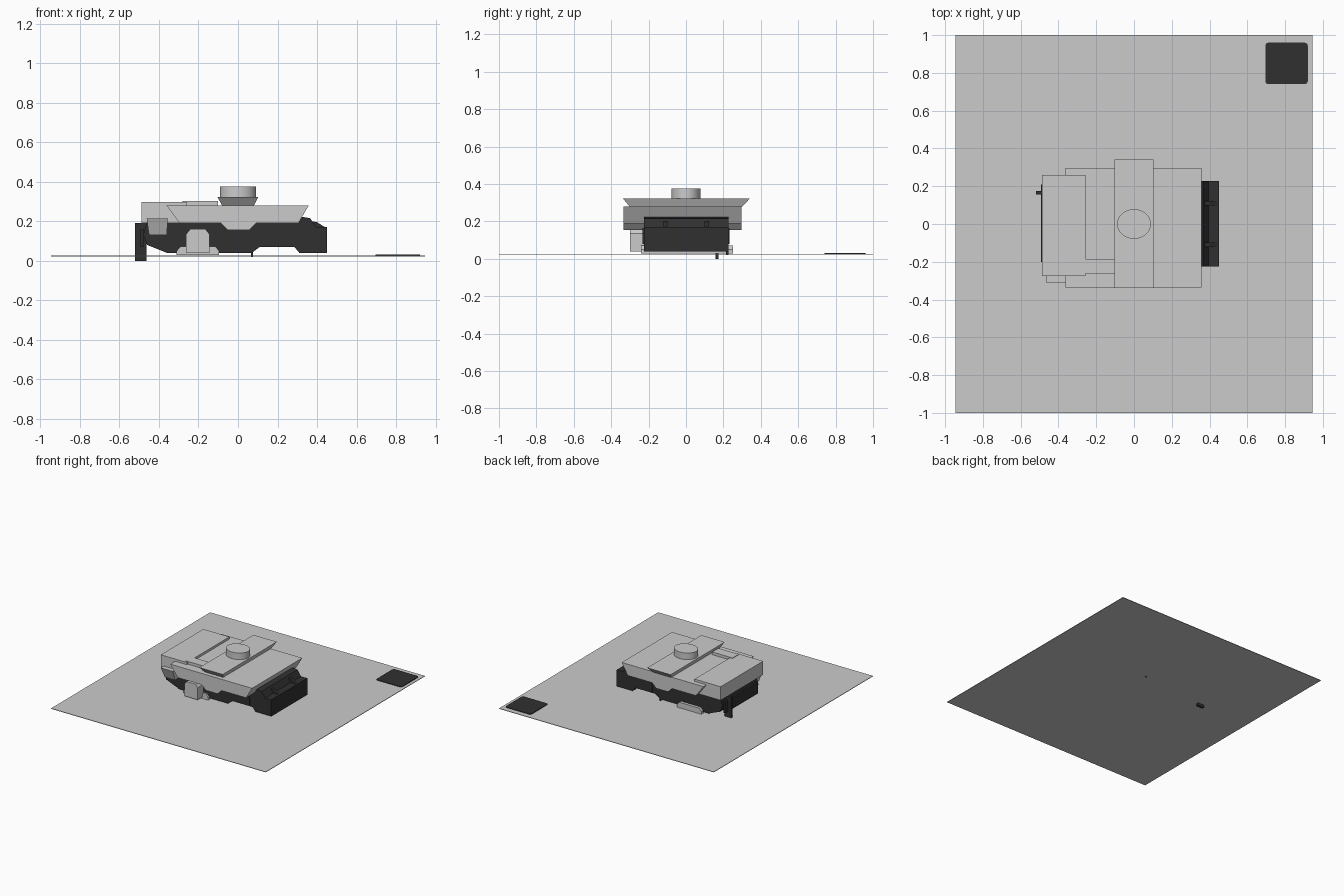
import bpy, bmesh, math

if "Cube" in bpy.data.objects:
    bpy.data.objects.remove(bpy.data.objects["Cube"])

dark = bpy.data.materials.new("dark")
dark.diffuse_color = (0.03, 0.03, 0.03, 1)
dark.use_nodes = True
dark.node_tree.nodes["Principled BSDF"].inputs["Base Color"].default_value = dark.diffuse_color


def finish(bm, name, mat=None):
    bmesh.ops.recalc_face_normals(bm, faces=bm.faces)
    me = bpy.data.meshes.new(name)
    bm.to_mesh(me)
    bm.free()
    ob = bpy.data.objects.new(name, me)
    bpy.context.collection.objects.link(ob)
    if mat:
        me.materials.append(mat)
    return ob


def loft(name, a, b, mat=None):
    """Solid between two matching outlines of 3D points."""
    bm = bmesh.new()
    va = [bm.verts.new(p) for p in a]
    vb = [bm.verts.new(p) for p in b]
    bm.faces.new(va)
    bm.faces.new(vb[::-1])
    n = len(a)
    for i in range(n):
        j = (i + 1) % n
        bm.faces.new((va[i], va[j], vb[j], vb[i]))
    return finish(bm, name, mat)


def side_profile(name, pts, y0, y1, mat=None):
    return loft(name, [(x, y0, z) for x, z in pts], [(x, y1, z) for x, z in pts], mat)


def rect(x0, x1, y0, y1, z):
    return [(x0, y0, z), (x1, y0, z), (x1, y1, z), (x0, y1, z)]


def box(name, x0, x1, y0, y1, z0, z1, mat=None):
    return loft(name, rect(x0, x1, y0, y1, z0), rect(x0, x1, y0, y1, z1), mat)


# ground slab and the rounded dark pad in its corner
box("ground_slab", -0.945, 0.945, -1, 1, 0.022, 0.026)
corners = []
r = 0.015
for cx, cy, a0 in ((0.905, 0.945, 0), (0.71, 0.945, 90), (0.71, 0.755, 180), (0.905, 0.755, 270)):
    for k in range(3):
        a = math.radians(a0 + 45 * k)
        corners.append((cx + r * math.cos(a), cy + r * math.sin(a)))
loft("corner_pad", [(x, y, 0.026) for x, y in corners], [(x, y, 0.031) for x, y in corners], dark)

# dark lower hull
side_profile("lower_hull", [
    (-0.46, 0.20), (-0.48, 0.13), (-0.46, 0.08), (-0.36, 0.04), (0.07, 0.04), (0.11, 0.07),
    (0.285, 0.07), (0.31, 0.04), (0.45, 0.04), (0.45, 0.17), (0.395, 0.17),
    (0.365, 0.215), (0.31, 0.225), (-0.30, 0.225)], -0.225, 0.228, dark)
for s in (-1, 1):
    # front ridges and side arch panels
    side_profile("front_ridge", [(0.37, 0.17), (0.44, 0.17), (0.40, 0.195), (0.37, 0.20)],
                 s * 0.11 - 0.012, s * 0.11 + 0.012, dark)
    side_profile("arch_panel", [(0.135, 0.08), (0.265, 0.08), (0.265, 0.135), (0.235, 0.165),
                                (0.16, 0.165), (0.135, 0.135)], s * 0.222, s * 0.232, dark)

# thin rear plate and the upright tailpiece
box("rear_plate", -0.492, -0.478, -0.20, 0.21, 0.07, 0.16, dark)
box("tailpiece", -0.52, -0.463, 0.157, 0.175, 0, 0.19, dark)
box("bottom_pin", 0.065, 0.075, 0.215, 0.228, 0.02, 0.05, dark)

# grey skid under the hull and the side pod
side_profile("skid", [(-0.31, 0.028), (-0.095, 0.028), (-0.095, 0.05), (-0.115, 0.072),
                      (-0.29, 0.072), (-0.31, 0.05)], -0.24, 0.25)
side_profile("side_pod", [(-0.262, 0.04), (-0.145, 0.04), (-0.145, 0.135), (-0.165, 0.16),
                          (-0.242, 0.16), (-0.262, 0.135)], -0.30, -0.21)

# grey upper hull with sloped ends and the dropped centre
side_profile("upper_hull", [
    (-0.362, 0.28), (-0.295, 0.19), (-0.085, 0.19), (-0.05, 0.155), (0.055, 0.155),
    (0.09, 0.19), (0.305, 0.19), (0.358, 0.28)], -0.335, 0.297)

# raised rear box, joining strip and small tapered side box
box("rear_box", -0.487, -0.257, -0.275, 0.26, 0.19, 0.298)
box("deck_strip", -0.28, -0.10, -0.263, -0.185, 0.27, 0.302)
loft("rear_side_box", rect(-0.45, -0.36, -0.277, -0.22, 0.13), rect(-0.462, -0.355, -0.312, -0.22, 0.215))

# flared crossbar and oval hatch
loft("crossbar", rect(-0.08, 0.08, -0.30, 0.30, 0.278), rect(-0.104, 0.102, -0.338, 0.342, 0.323))
bpy.ops.mesh.primitive_cylinder_add(vertices=48, radius=1, depth=1, location=(0, 0, 0.347))
hatch = bpy.context.object
hatch.name = "oval_hatch"
hatch.scale = (0.09, 0.078, 0.056)
bpy.ops.object.transform_apply(location=False, rotation=False, scale=True)
bpy.ops.object.shade_smooth_by_angle()
